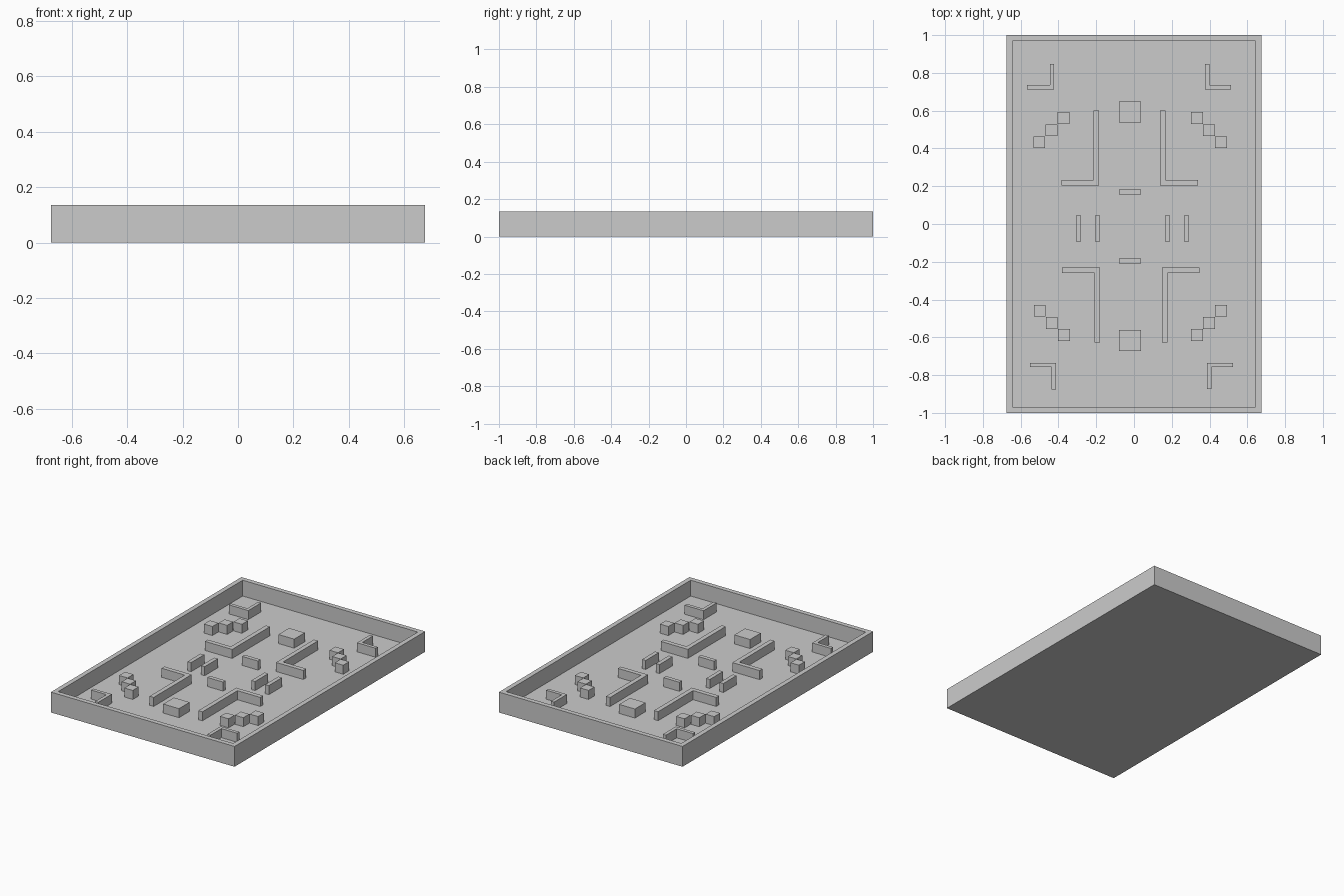
import bpy, bmesh

if "Cube" in bpy.data.objects:
    bpy.data.objects.remove(bpy.data.objects["Cube"])

FLOOR = 0.03      # tray floor level
TOP = 0.09        # top of every obstacle
W, D, H = 0.675, 1.0, 0.135


def prism(name, outline, z0=FLOOR - 0.002, z1=TOP):
    """Extrude a flat outline upwards into a solid."""
    bm = bmesh.new()
    face = bm.faces.new([bm.verts.new((x, y, z0)) for x, y in outline])
    ext = bmesh.ops.extrude_face_region(bm, geom=[face], use_keep_orig=True)
    for v in ext["geom"]:
        if isinstance(v, bmesh.types.BMVert):
            v.co.z = z1
    bmesh.ops.recalc_face_normals(bm, faces=bm.faces)
    return finish(name, bm)


def finish(name, bm):
    mesh = bpy.data.meshes.new(name)
    bm.to_mesh(mesh)
    bm.free()
    obj = bpy.data.objects.new(name, mesh)
    bpy.context.collection.objects.link(obj)
    return obj


def block(name, cx, cy, sx, sy):
    a, b = sx / 2, sy / 2
    prism(name, [(cx - a, cy - b), (cx + a, cy - b), (cx + a, cy + b), (cx - a, cy + b)])


def elbow(name, x, y, dx, dy, t):
    """L-shaped wall: corner at (x, y), signed arm lengths dx, dy."""
    tx, ty = (t if dx > 0 else -t), (t if dy > 0 else -t)
    prism(name, [(x, y), (x + dx, y), (x + dx, y + ty), (x + tx, y + ty),
                 (x + tx, y + dy), (x, y + dy)])


# Tray: solid slab with a recessed floor and a raised rim
bm = bmesh.new()
bmesh.ops.create_cube(bm, size=1)
for v in bm.verts:
    v.co = (v.co.x * 2 * W, v.co.y * 2 * D, (v.co.z + 0.5) * H)
bm.normal_update()
top = max(bm.faces, key=lambda f: f.calc_center_median().z)
bmesh.ops.inset_region(bm, faces=[top], thickness=0.045)
ext = bmesh.ops.extrude_face_region(bm, geom=[top])
bmesh.ops.delete(bm, geom=[top], context='FACES_ONLY') if top.is_valid else None
for v in ext["geom"]:
    if isinstance(v, bmesh.types.BMVert):
        v.co.z = FLOOR
bmesh.ops.recalc_face_normals(bm, faces=bm.faces)
finish("arena_tray", bm)

# Small corner walls
for x, y, dx, dy in [(-.423, .712, -.143, .135), (.376, .712, .137, .135),
                     (-.413, -.735, -.137, -.142), (.386, -.735, .138, -.138)]:
    elbow("corner_wall", x, y, dx, dy, .023)

# Large L-shaped walls
for x, y, dx, dy in [(-.185, .203, -.2, .397), (.138, .203, .2, .397),
                     (-.18, -.23, -.2, -.398), (.148, -.23, .198, -.398)]:
    elbow("long_wall", x, y, dx, dy, .03)

# Diagonal rows of three small cubes: middle cube and slope direction
for x, y, s in [(-.437, .497, 1), (.397, .497, -1), (-.435, -.524, -1), (.397, -.524, 1)]:
    for i in (-1, 0, 1):
        block("step_cube", x + i * .064, y + i * s * .064, .062, .062)

# Large blocks and short cross bars on the centre line
for y in (.593, -.616):
    block("large_block", -.021, y, .116, .112)
for y in (.17, -.196):
    block("cross_bar", -.021, y, .116, .027)

# Short side bars across the middle
for x in (-.293, -.193, .177, .278):
    block("side_bar", x, -.024, .027, .138)
